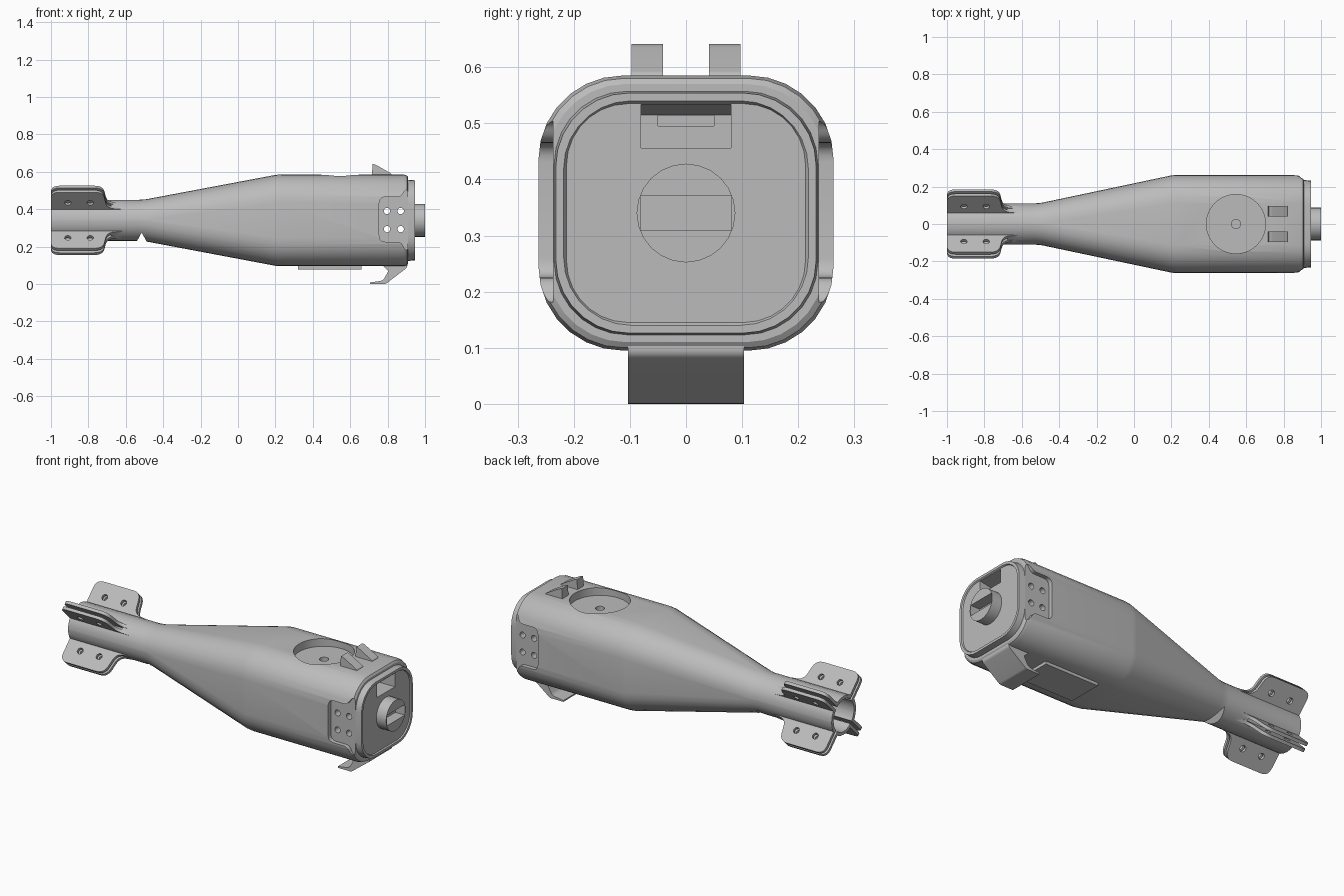
import bpy, bmesh, math
from mathutils import Matrix, Vector

CZ = 0.34                      # height of the long axis
cube = bpy.data.objects.get("Cube")
if cube:
    bpy.data.objects.remove(cube, do_unlink=True)

grey = bpy.data.materials.new("matte_grey")
grey.use_nodes = True
COL = (0.5, 0.5, 0.5, 1)
grey.diffuse_color = COL
grey.node_tree.nodes["Principled BSDF"].inputs["Base Color"].default_value = COL


def to_object(name, bm):
    bmesh.ops.recalc_face_normals(bm, faces=bm.faces)
    me = bpy.data.meshes.new(name)
    bm.to_mesh(me)
    bm.free()
    ob = bpy.data.objects.new(name, me)
    bpy.context.collection.objects.link(ob)
    me.materials.append(grey)
    return ob


def rounded(points, steps=5):
    """Outline from (x, z, corner radius) points, corners softened."""
    out = []
    for i, (x, z, r) in enumerate(points):
        p = Vector((x, z))
        if not r:
            out.append(p)
            continue
        a = Vector(points[i - 1][:2]) - p
        b = Vector(points[(i + 1) % len(points)][:2]) - p
        a, b = p + a.normalized() * r, p + b.normalized() * r
        for k in range(steps + 1):
            t = k / steps
            out.append(a * (1 - t) ** 2 + p * 2 * t * (1 - t) + b * t * t)
    return out


def prism(name, points, y0, y1):
    """Side outline in x-z, extruded from y0 to y1."""
    bm = bmesh.new()
    face = bm.faces.new([bm.verts.new((p.x, y0, p.y)) for p in rounded(points)])
    new = bmesh.ops.extrude_face_region(bm, geom=[face])["geom"]
    verts = [v for v in new if isinstance(v, bmesh.types.BMVert)]
    bmesh.ops.translate(bm, verts=verts, vec=(0, y1 - y0, 0))
    return to_object(name, bm)


def block(name, x0, x1, z0, z1, y0, y1):
    return prism(name, [(x0, z0, 0), (x1, z0, 0), (x1, z1, 0), (x0, z1, 0)], y0, y1)


def cylinder(name, centre, radius, depth, axis, sides=32):
    turn = {"x": Matrix.Rotation(math.pi / 2, 4, "Y"),
            "y": Matrix.Rotation(math.pi / 2, 4, "X"), "z": Matrix()}[axis]
    bm = bmesh.new()
    bmesh.ops.create_cone(bm, cap_ends=True, segments=sides, radius1=radius,
                          radius2=radius, depth=depth,
                          matrix=Matrix.Translation(centre) @ turn)
    return to_object(name, bm)


def cut(ob, cutters):
    for c in cutters:
        mod = ob.modifiers.new("cut", "BOOLEAN")
        mod.operation, mod.solver, mod.object = "DIFFERENCE", "EXACT", c
        bpy.context.view_layer.objects.active = ob
        bpy.ops.object.modifier_apply(modifier=mod.name)
        bpy.data.objects.remove(c, do_unlink=True)


def section(x, hy, hz, r, steps=7):
    """Rounded rectangle ring across the long axis."""
    ring = []
    for q, (sy, sz) in enumerate([(1, 1), (-1, 1), (-1, -1), (1, -1)]):
        for k in range(steps + 1):
            a = (q + k / steps) * math.pi / 2
            ring.append((x, sy * (hy - r) + r * math.cos(a),
                         CZ + sz * (hz - r) + r * math.sin(a)))
    return ring


# Main body: round tail tube, taper, rounded box, stepped end lip
stations = [(-1, .11, .11, .108), (-.53, .11, .11, .108), (-.49, .114, .113, .11),
            (.2, .26, .243, .15), (.23, .263, .245, .15), (.885, .263, .245, .15),
            (.903, .258, .24, .147), (.91, .248, .23, .14), (.91, .235, .217, .13),
            (.945, .232, .214, .13), (.945, .218, .2, .12), (.938, .213, .195, .11)]
bm = bmesh.new()
rings = [[bm.verts.new(p) for p in section(*s)] for s in stations]
for a, b in zip(rings, rings[1:]):
    for i in range(len(a)):
        j = (i + 1) % len(a)
        bm.faces.new((a[i], a[j], b[j], b[i]))
bm.faces.new(rings[0])
bm.faces.new(rings[-1])
body = to_object("body", bm)

cutters = [
    # hollow tail and small wedge notch under the neck
    cylinder("bore", (-.85, 0, CZ), .092, .5, "x"),
    prism("notch", [(-.545, .22, 0), (-.485, .22, 0), (-.515, .275, 0)], -.3, .3),
    # round dial recess with centre hole
    cylinder("dial", (.545, 0, .64), .158, .2, "z", 48),
    cylinder("dial_hole", (.545, 0, .53), .025, .1, "z", 16),
    # end socket with sloping ceiling
    prism("socket", [(1, .456, 0), (1, .536, 0), (.94, .534, 0), (.84, .515, 0),
                     (.84, .456, 0)], -.08, .08),
    block("socket_back", .78, .86, .495, .514, -.05, .05),
]
# Side plate recesses, open toward the end, and four cross holes
recess = [(.755, .225, .035), (.875, .225, .025), (.892, .18, .02), (.96, .18, 0),
          (.96, .505, 0), (.892, .505, .02), (.875, .465, .025), (.755, .465, .035)]
for s in (-1, 1):
    cutters.append(prism("side_recess", recess, s * .237, s * .32))
for x in (.797, .87):
    for z in (.293, .39):
        cutters.append(cylinder("cross_hole", (x, 0, z), .017, .8, "y", 16))
# Diagonal slits dividing the tail tube
for a in (45, 135):
    slit = block("slit", -1.1, -.68, -.2, .2, -.008, .008)
    slit.matrix_world = Matrix.Translation((0, 0, CZ)) @ Matrix.Rotation(math.radians(a), 4, "X")
    cutters.append(slit)
bpy.context.view_layer.update()
cut(body, cutters)

# End knob with a slot
knob = cylinder("end_knob", (.96, 0, CZ), .088, .08, "x", 24)
cut(knob, [block("knob_slot", .94, 1.1, .31, .37, -.081, .081)])

# Two sloped sights on top
for s, side in ((-1, "right"), (1, "left")):
    prism("sight_" + side, [(.715, .57, 0), (.825, .57, 0), (.82, .59, .005),
                            (.735, .638, .008), (.72, .642, .004)], s * .041, s * .097)

# Hooked catch and flat rail underneath
prism("bottom_catch", [(.77, .11, 0), (.785, .085, .01), (.805, .07, .01),
                       (.775, .018, .015), (.705, .008, 0), (.705, 0, 0),
                       (.79, 0, .01), (.905, .088, .01), (.905, .11, 0)], -.103, .103)
block("bottom_rail", .32, .66, .078, .12, -.1, .1)

# Paired diagonal tail fins with bolt holes
fin = [(-1, .098, 0), (-.62, .098, 0), (-.62, .108, 0), (-.7, .116, .04),
       (-.722, .237, .045), (-1, .237, .045)]
for n in range(4):
    turn = Matrix.Translation((0, 0, CZ)) @ Matrix.Rotation(math.radians(45 + 90 * n), 4, "X")
    for s in (-1, 1):
        plate = prism(f"tail_fin_{n + 1}_{'a' if s < 0 else 'b'}", fin, s * .008, s * .025)
        cut(plate, [cylinder("bolt_hole", (x, 0, .157), .017, .2, "y", 16)
                    for x in (-.91, -.79)])
        plate.matrix_world = turn

# Smooth rounded surfaces, keep hard edges
bpy.ops.object.select_all(action="DESELECT")
for ob in bpy.context.scene.objects:
    if ob.type == "MESH" and grey.name in ob.data.materials:
        ob.select_set(True)
        bpy.context.view_layer.objects.active = ob
bpy.ops.object.shade_smooth_by_angle(angle=math.radians(25))
